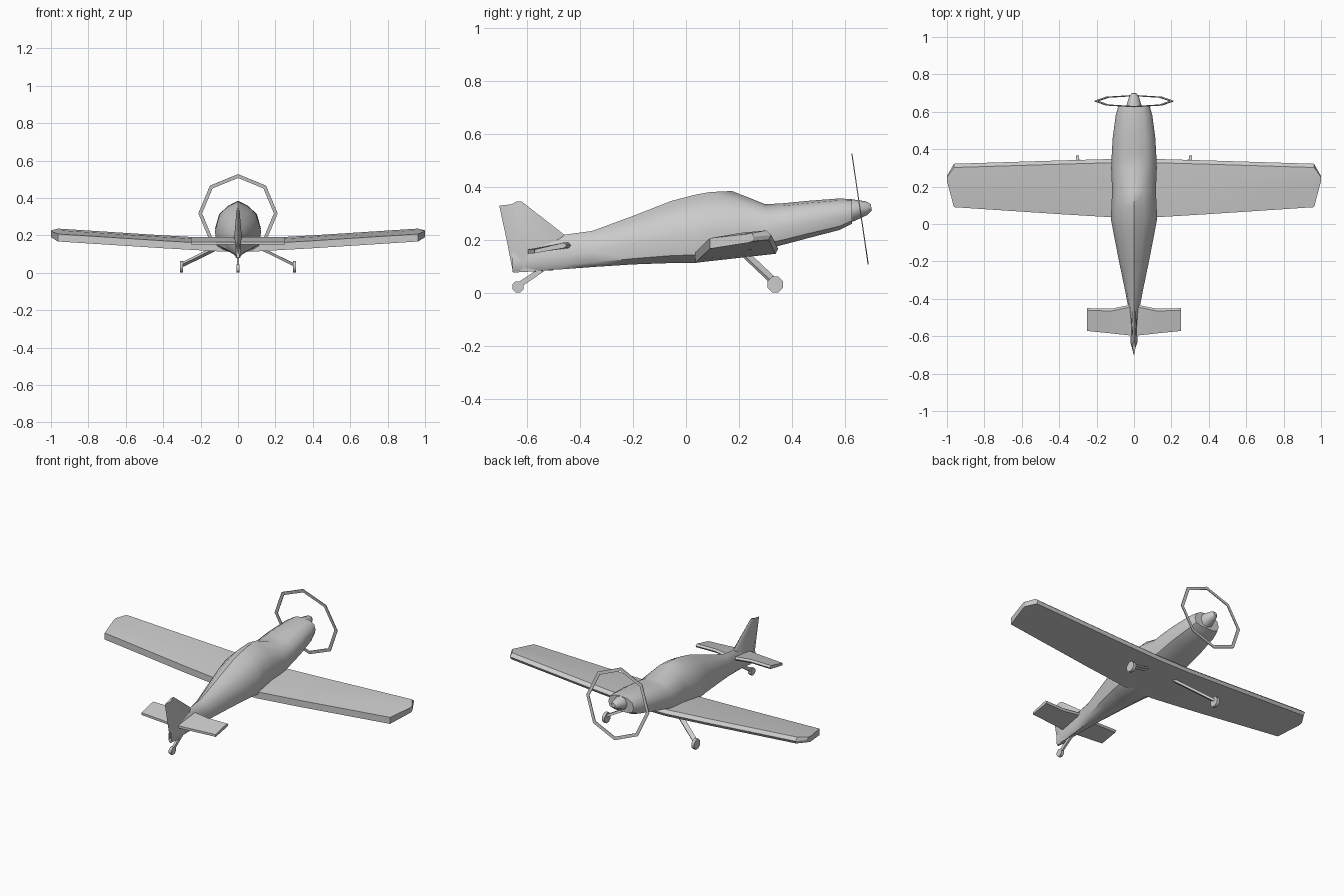
import bpy, bmesh, math
from mathutils import Vector, Matrix

if "Cube" in bpy.data.objects:
    bpy.data.objects.remove(bpy.data.objects["Cube"])


def finish(bm, name, angle=None):
    bmesh.ops.recalc_face_normals(bm, faces=bm.faces)
    me = bpy.data.meshes.new(name)
    bm.to_mesh(me)
    bm.free()
    ob = bpy.data.objects.new(name, me)
    bpy.context.collection.objects.link(ob)
    if angle:
        bpy.ops.object.select_all(action='DESELECT')
        ob.select_set(True)
        bpy.context.view_layer.objects.active = ob
        bpy.ops.object.shade_smooth_by_angle(angle=math.radians(angle))
    return ob


def loft(name, sections, angle=None):
    """Skin a row of closed sections and cap both ends."""
    bm = bmesh.new()
    rings = [[bm.verts.new(p) for p in s] for s in sections]
    n = len(rings[0])
    for a, b in zip(rings, rings[1:]):
        for i in range(n):
            j = (i + 1) % n
            bm.faces.new((a[i], a[j], b[j], b[i]))
    bm.faces.new(rings[0])
    bm.faces.new(rings[-1])
    return finish(bm, name, angle)


def mirror_sections(secs):
    """Right-hand sections -> full span, left tip to right tip."""
    left = [[(-x, y, z) for x, y, z in s] for s in reversed(secs)]
    return left + secs


def wheel(name, centre, radius, width):
    bm = bmesh.new()
    m = Matrix.Translation(centre) @ Matrix.Rotation(math.pi / 2, 4, 'Y') @ Matrix.Rotation(math.pi / 8, 4, 'Z')
    bmesh.ops.create_cone(bm, cap_ends=True, segments=8, radius1=radius,
                          radius2=radius, depth=width, matrix=m)
    return finish(bm, name, 50)


def strut(name, a, b, wide, thick):
    """Flat bar between two points."""
    a, b = Vector(a), Vector(b)
    d = (b - a).normalized()
    u = d.cross(Vector((0.6 if a.x else 1, 0, 1 if a.x else 0))).normalized()
    v = d.cross(u)
    corners = [(1, 1), (-1, 1), (-1, -1), (1, -1)]
    return loft(name, [[p + u * i * wide / 2 + v * j * thick / 2 for i, j in corners]
                       for p in (a, b)])


# Fuselage: y, top, bottom, half width, shoulder fullness
stations = [
    (-0.655, 0.17, 0.080, 0.010, 0), (-0.46, 0.220, 0.090, 0.028, 0),
    (-0.355, 0.234, 0.098, 0.048, 0), (-0.20, 0.291, 0.108, 0.080, 0),
    (-0.057, 0.347, 0.113, 0.108, 0), (0.03, 0.370, 0.113, 0.124, 0),
    (0.09, 0.381, 0.121, 0.121, 0), (0.174, 0.385, 0.139, 0.117, 0),
    (0.30, 0.335, 0.165, 0.122, 0.6), (0.37, 0.339, 0.183, 0.119, 1),
    (0.46, 0.348, 0.207, 0.114, 1), (0.58, 0.357, 0.238, 0.098, 1),
    (0.627, 0.354, 0.262, 0.085, 1)]


def body_section(y, top, bot, w, s):
    half = [(0.45 + 0.08 * s, 0.89 + 0.05 * s), (0.82 + 0.06 * s, 0.72 + 0.04 * s),
            (1, 0.42), (0.9, 0.12), (0.5, 0.0)]
    pts = [(0, 1)] + half + [(-a, b) for a, b in reversed(half)]
    return [(a * w, y, bot + b * (top - bot)) for a, b in pts]


loft("fuselage", [body_section(*s) for s in stations], 45)


# Wing: thick trailing edge, blunt leading edge, dihedral beyond the centre panel
def wing_section(x, back, front, z):
    d = front - back
    return [(x, back, z), (x, back, z + 0.040), (x, back + 0.5 * d, z + 0.060),
            (x, front - 0.02, z + 0.069), (x, front, z + 0.052), (x, front - 0.01, z + 0.034)]


right_wing = [wing_section(0.10, 0.035, 0.348, 0.114),
              wing_section(0.385, 0.052, 0.340, 0.130),
              wing_section(0.963, 0.090, 0.322, 0.167)]
tip = [(1.0, 0.235, 0.190), (1.0, 0.230, 0.222), (1.0, 0.24, 0.226),
       (1.0, 0.250, 0.226), (1.0, 0.256, 0.212), (1.0, 0.252, 0.196)]
loft("wing", mirror_sections(right_wing + [tip]), 30)


# Tailplane
def tail_section(x, back, front):
    return [(x, back, 0.150), (x, back, 0.164), (x, front - 0.012, 0.190),
            (x, front, 0.181), (x, front - 0.008, 0.170)]


loft("tailplane", mirror_sections([tail_section(0.01, -0.597, -0.430),
                                   tail_section(0.12, -0.585, -0.453),
                                   tail_section(0.25, -0.572, -0.450)]), 30)


# Fin and rudder: horizontal slices, thickest ahead of the trailing edge
def fin_section(back, front, zb, zf, t):
    mid, zm = back + 0.045, zb + (zf - zb) * 0.3
    return [(0, back, zb), (t, mid, zm), (t * 0.6, front - 0.02, zf), (0, front, zf),
            (-t * 0.6, front - 0.02, zf), (-t, mid, zm)]


loft("fin", [fin_section(-0.653, -0.50, 0.077, 0.086, 0.012),
             fin_section(-0.677, -0.455, 0.20, 0.217, 0.019),
             fin_section(-0.705, -0.62, 0.330, 0.345, 0.008)], 30)

# Spinner and propeller ring share the tilted thrust line
axis = Matrix.Translation((0, 0.657, 0.317)) @ Matrix.Rotation(math.radians(8.4), 4, 'X')


def circle(r, y, n, start=0.0):
    return [axis @ Vector((r * math.sin(start + i * math.tau / n), y,
                           r * math.cos(start + i * math.tau / n))) for i in range(n)]


loft("spinner", [circle(r, y, 8) for r, y in
                 ((0.044, -0.04), (0.040, -0.022), (0.026, 0.025), (0.012, 0.043))], 45)

bm = bmesh.new()
loops = [[bm.verts.new(p) for p in circle(r, y, 8)]
         for r, y in ((0.212, -0.002), (0.212, 0.002), (0.192, 0.002), (0.192, -0.002))]
for k in range(4):
    a, b = loops[k], loops[(k + 1) % 4]
    for i in range(8):
        j = (i + 1) % 8
        bm.faces.new((a[i], a[j], b[j], b[i]))
finish(bm, "propeller_ring")

# Landing gear
for side, s in (("left", -1), ("right", 1)):
    strut(side + "_main_strut", (s * 0.09, 0.225, 0.145), (s * 0.298, 0.333, 0.043), 0.026, 0.014)
    wheel(side + "_main_wheel", (s * 0.302, 0.337, 0.032), 0.032, 0.018)
strut("tail_strut", (0, -0.53, 0.098), (0, -0.630, 0.030), 0.02, 0.012)
wheel("tail_wheel", (0, -0.634, 0.023), 0.023, 0.018)
